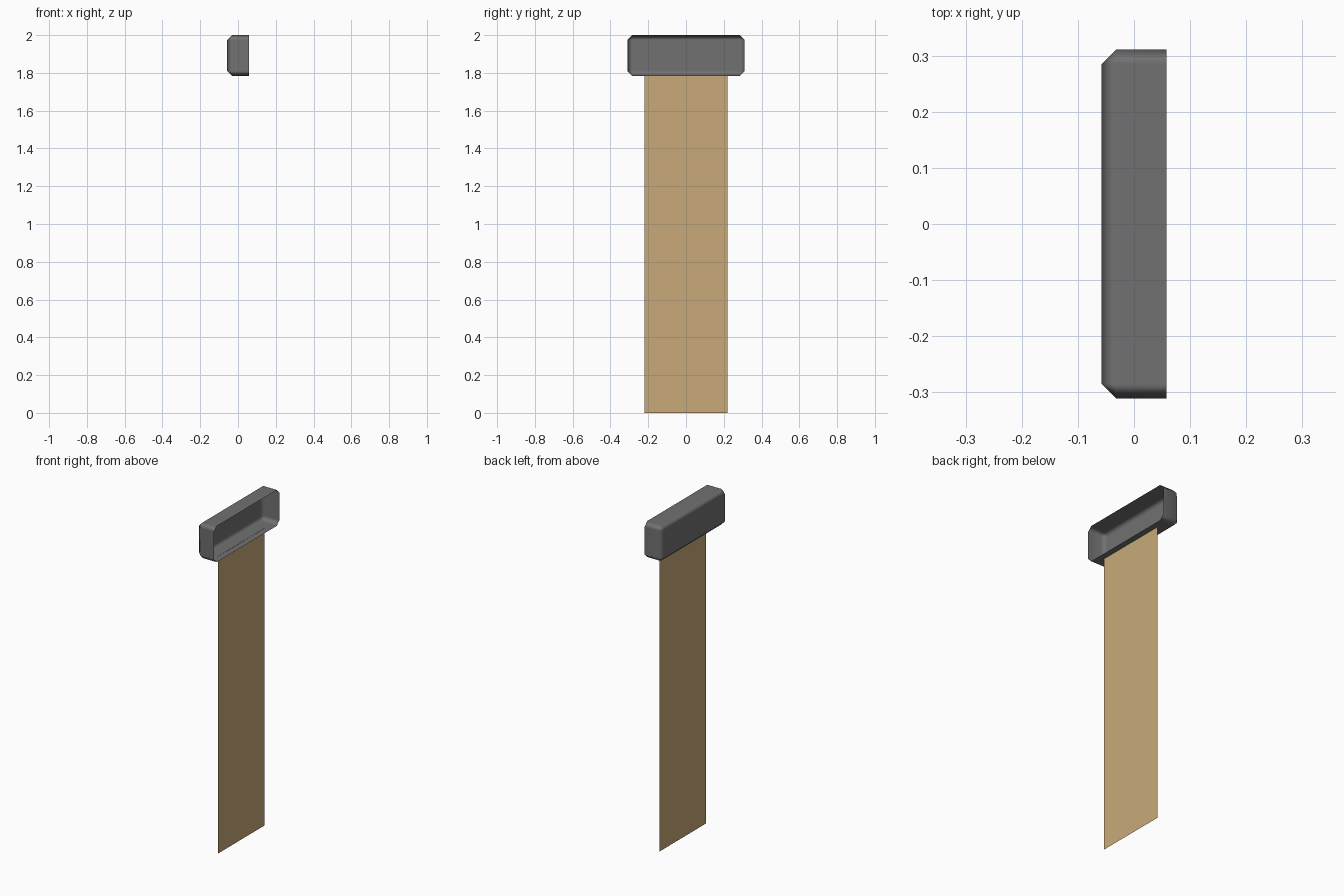
import bpy
import bmesh
from mathutils import Matrix, Vector

default = bpy.data.objects.get("Cube")
if default:
    bpy.data.objects.remove(default, do_unlink=True)


def make_material(name, rgb):
    mat = bpy.data.materials.new(name)
    mat.use_nodes = True
    color = (*rgb, 1.0)
    mat.diffuse_color = color
    mat.node_tree.nodes["Principled BSDF"].inputs["Base Color"].default_value = color
    return mat


def make_object(name, bm, mat):
    mesh = bpy.data.meshes.new(name)
    bm.to_mesh(mesh)
    bm.free()
    mesh.materials.append(mat)
    obj = bpy.data.objects.new(name, mesh)
    bpy.context.scene.collection.objects.link(obj)
    return obj


gray = make_material("dark gray", (0.165, 0.165, 0.165))
tan = make_material("tan", (0.578, 0.402, 0.188))

# Head: hollow box, open towards +x, with chamfered edges
bm = bmesh.new()
size = Vector((0.116, 0.622, 0.216))
bmesh.ops.create_cube(bm, size=1.0, matrix=Matrix.Translation((0, 0, 1.892)) @ Matrix.Diagonal(size).to_4x4())
open_side = [f for f in bm.faces if f.normal.x > 0.9]
bmesh.ops.delete(bm, geom=open_side, context='FACES_ONLY')
edges = [e for e in bm.edges if not e.is_boundary]
bmesh.ops.bevel(bm, geom=edges, offset=0.026, offset_type='OFFSET',
                segments=1, profile=0.5, affect='EDGES')
for face in bm.faces:
    face.smooth = True
head = make_object("head", bm, gray)
normals = head.modifiers.new("Weighted Normal", 'WEIGHTED_NORMAL')
normals.weight = 100

# Handle: a single flat sheet hanging under the head
bm = bmesh.new()
half_width, top, x = 0.221, 1.785, 0.022
corners = [(x, -half_width, 0), (x, half_width, 0), (x, half_width, top), (x, -half_width, top)]
bm.faces.new([bm.verts.new(c) for c in corners])
make_object("handle", bm, tan)
